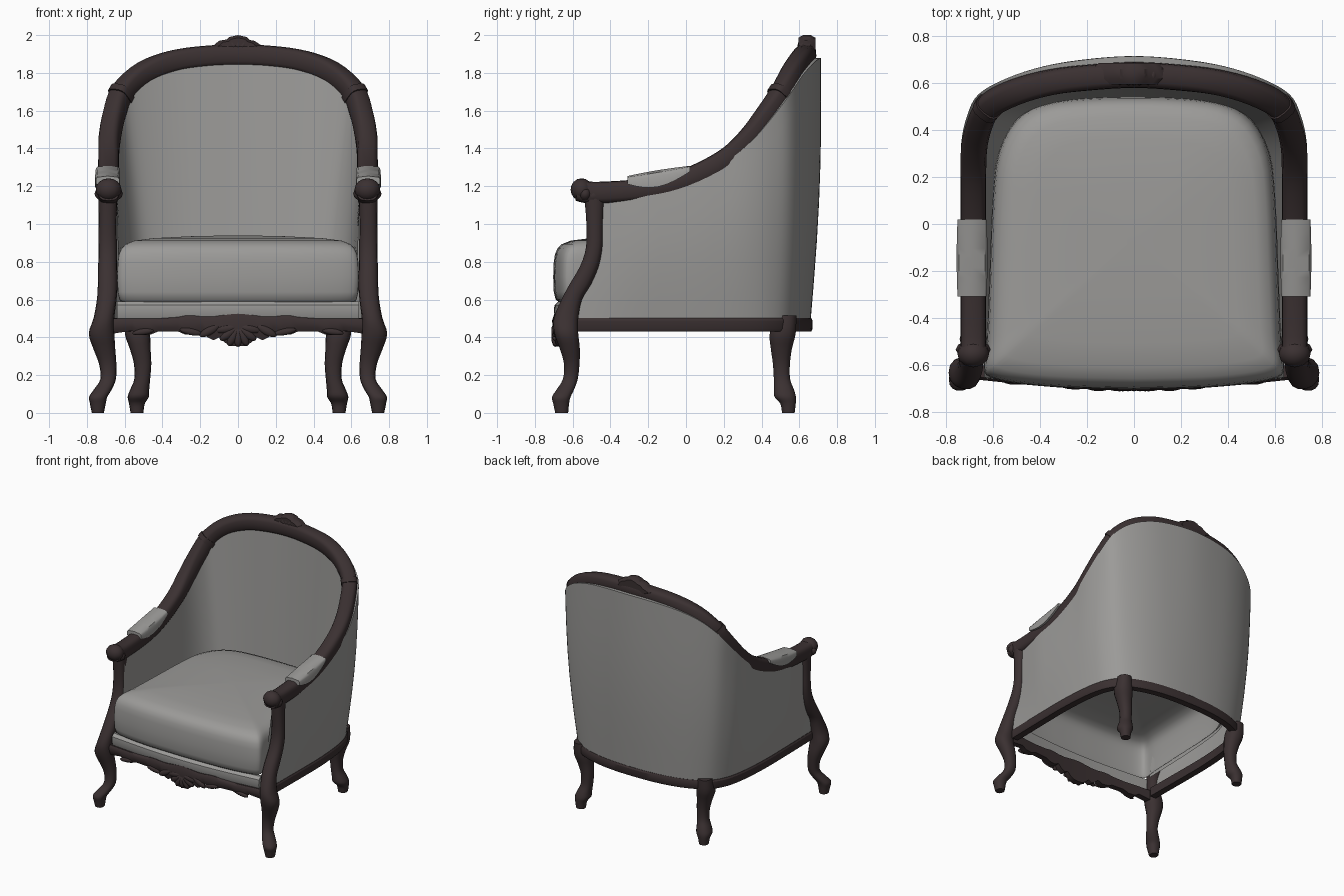
import bpy, bmesh, math
from mathutils import Vector, Matrix

if "Cube" in bpy.data.objects:
    bpy.data.objects.remove(bpy.data.objects["Cube"])


def material(name, rgb):
    m = bpy.data.materials.new(name)
    m.diffuse_color = (*rgb, 1)
    m.use_nodes = True
    m.node_tree.nodes["Principled BSDF"].inputs["Base Color"].default_value = m.diffuse_color
    return m


WOOD = material("dark wood", (0.043, 0.030, 0.031))
FABRIC = material("grey fabric", (0.33, 0.325, 0.315))


def finish(name, bm, mat, angle=40):
    bmesh.ops.recalc_face_normals(bm, faces=bm.faces[:])
    me = bpy.data.meshes.new(name)
    bm.to_mesh(me)
    bm.free()
    me.materials.append(mat)
    ob = bpy.data.objects.new(name, me)
    bpy.context.collection.objects.link(ob)
    bpy.ops.object.select_all(action='DESELECT')
    ob.select_set(True)
    bpy.context.view_layer.objects.active = ob
    bpy.ops.object.shade_smooth_by_angle(angle=math.radians(angle))
    return ob


def loft(name, rings, mat, angle=40, caps=(True, True), closed=True):
    """Skin rings of equal length."""
    bm = bmesh.new()
    vs = [[bm.verts.new(p) for p in r] for r in rings]
    n = len(vs[0])
    for a, b in zip(vs, vs[1:]):
        for i in range(n if closed else n - 1):
            j = (i + 1) % n
            bm.faces.new((a[i], a[j], b[j], b[i]))
    if caps[0]:
        bm.faces.new(vs[0])
    if caps[1]:
        bm.faces.new(vs[-1])
    return finish(name, bm, mat, angle)


def spline(pts, steps=4):
    """Catmull-Rom through tuples of any size."""
    out = []
    for i in range(len(pts) - 1):
        p0, p1, p2, p3 = (pts[max(i - 1, 0)], pts[i], pts[i + 1], pts[min(i + 2, len(pts) - 1)])
        for k in range(steps):
            t = k / steps
            out.append(tuple(0.5 * (2 * b + (c - a) * t + (2 * a - 5 * b + 4 * c - d) * t * t
                                    + (3 * b - a - 3 * c + d) * t ** 3)
                             for a, b, c, d in zip(p0, p1, p2, p3)))
    return out + [tuple(pts[-1])]


def section(n=16, e=0.65):
    """Rounded-square unit section."""
    pw = lambda v: math.copysign(abs(v) ** e, v)
    return [(pw(math.cos(2 * math.pi * i / n)), pw(math.sin(2 * math.pi * i / n))) for i in range(n)]


def outward(x, y):
    return Vector((x, max(0, y - 0.2) * 1.5, 0)).normalized()


def sweep(name, path, a, b, mat):
    path = [Vector(p) for p in path]
    rings = []
    for i, p in enumerate(path):
        t = (path[min(i + 1, len(path) - 1)] - path[max(i - 1, 0)]).normalized()
        o = outward(p.x, p.y)
        o = (o - t * o.dot(t)).normalized()
        n = t.cross(o)
        rings.append([p + o * a * c + n * b * s for c, s in section()])
    return loft(name, rings, mat)


def blobs(name, items, mat):
    """Ellipsoids: (location, half sizes, turn about y)."""
    bm = bmesh.new()
    for loc, size, turn in items:
        m = Matrix.Translation(loc) @ Matrix.Rotation(turn, 4, 'Y') @ Matrix.Diagonal((*size, 1))
        bmesh.ops.create_uvsphere(bm, u_segments=12, v_segments=8, radius=1, matrix=m)
    return finish(name, bm, mat, 60)


def front_y(x):
    return -0.65 - 0.045 * math.cos(math.pi * min(abs(x), 0.66) / 1.32)


# Stations round the back: rail x y z, outer foot x y, inner foot x y
half = [(.685, -.48, 1.165, .69, -.575, .625, -.57), (.685, -.2, 1.185, .695, -.2, .615, -.2),
        (.685, 0, 1.235, .695, 0, .605, 0), (.685, .2, 1.335, .685, .18, .59, .18),
        (.68, .33, 1.45, .665, .33, .565, .31), (.655, .43, 1.58, .63, .44, .525, .40),
        (.61, .51, 1.70, .565, .53, .46, .46), (.5, .565, 1.80, .45, .595, .36, .5),
        (.35, .605, 1.86, .31, .635, .25, .52), (.18, .625, 1.885, .16, .655, .12, .528),
        (0, .635, 1.892, 0, .66, 0, .53)]
mirror = lambda s: tuple(-v if i in (0, 3, 5) else v for i, v in enumerate(s))
stations = spline(half + [mirror(s) for s in half[-2::-1]])

# Upholstered shell, open below, and base rail
shell, base = [], []
for x, y, z, ox, oy, ix, iy in stations:
    o = outward(x, y)
    f0 = min(1, max(0, (y + .48) / .25))
    rail = Vector((x, y, z))
    top_o = rail + o * (.02 + .03 * f0 + .03 * o.y) - Vector((0, 0, .012))
    top_i = rail - o * .04 - Vector((0, 0, .012))
    bot_o, bot_i = Vector((ox, oy, .49)), Vector((ix, iy, .58))
    mid = [bot_o.lerp(top_o, f) + o * .02 * f0 * math.sin(math.pi * f) for f in (.15, .3, .45, .6, .75, .9)]
    shell.append([bot_o, *mid, top_o, top_i, top_i.lerp(bot_i, .5), bot_i])
    b = outward(ox, oy)
    base.append([Vector((ox, oy, h)) + b * d for d, h in
                 ((.003, .432), (.01, .445), (.01, .49), (.003, .502), (-.05, .502), (-.05, .432))])
loft("upholstered_back_and_sides", shell, FABRIC, 50, (False, False), False)
loft("base_rail", base, WOOD, 30)

# Arm and crest rail
rail_half = [(.685, -.57, 1.18)] + [s[:3] for s in half]
rail = spline(rail_half + [(-x, y, z) for x, y, z in rail_half[-2::-1]])
sweep("arm_and_crest_rail", rail, .055, .058, WOOD)

# Seat cushion, open underneath
ch = [(0, -.70), (.3, -.693), (.5, -.675), (.61, -.65), (.637, -.61), (.625, -.5), (.612, -.2), (.6, .1),
      (.575, .3), (.5, .44), (.38, .51), (.2, .535), (0, .54)]
plan = spline(ch + [(-x, y) for x, y in ch[-2::-1]], 3)[:-1]
levels = [(.585, .955), (.6, .985), (.64, 1), (.72, 1.005), (.8, 1), (.84, .99), (.87, .97), (.893, .935),
          (.912, .86), (.925, .7), (.935, .4), (.94, .05)]
loft("seat_cushion", [[(x * s, (y + .06) * s - .06, z) for x, y in plan] for z, s in levels],
     FABRIC, 50, (False, True))

# Seat front band under the cushion
xs = [-.64 + .08 * i for i in range(17)]
loft("seat_front_band", [[(x, front_y(x) + d, z) for d, z in
                          ((.012, .49), (-.004, .53), (-.002, .57), (.02, .59), (.04, .59), (.04, .49))]
                         for x in xs], FABRIC)

# Scalloped front apron
ap = [(0, .525, .352), (.04, .522, .355), (.07, .518, .372), (.1, .515, .40), (.13, .51, .385),
      (.16, .51, .40), (.19, .51, .43), (.23, .515, .412), (.28, .515, .415), (.32, .507, .432),
      (.42, .5, .432), (.47, .5, .412), (.53, .5, .415), (.56, .5, .435), (.66, .5, .42)]
ap = [(-x, t, b) for x, t, b in ap[:0:-1]] + ap
loft("front_apron", [[(x, front_y(x) + d, t + (b - t) * f) for d, f in
                      ((.05, 0), (-.002, 0), (-.014, .2), (-.008, .7), (.004, 1), (.05, 1))]
                     for x, t, b in ap], WOOD, 50)

# Carved shell and leaves on the apron
items = []
for i in range(-3, 4):
    a = i * math.radians(27)
    r = .053 + .003 * abs(i)
    items.append(((math.sin(a) * r, -.692, .455 - math.cos(a) * r), (.024, .021, r), -a))
for s in (-1, 1):
    items += [((s * .15, front_y(.15) - .004, .435), (.06, .016, .022), s * .5),
              ((s * .25, front_y(.25) - .004, .43), (.06, .014, .018), -s * .2),
              ((s * .50, front_y(.50) - .004, .43), (.06, .014, .017), s * .15)]
blobs("apron_carving", items, WOOD)

# Crest ornament: leafy plate with a fan of lobes
crest = [(-.188, 1.925), (-.15, 1.905), (-.1, 1.89), (0, 1.885), (.1, 1.89), (.138, 1.915), (.125, 1.945),
         (.095, 1.965), (.06, 1.975), (.045, 1.99), (0, 2.0), (-.045, 1.99), (-.06, 1.977), (-.1, 1.97),
         (-.13, 1.945)]
loft("crest_plate", [[(x * k, y, 1.93 + (z - 1.93) * k) for x, z in crest]
                     for y, k in ((.595, .8), (.62, 1), (.66, 1), (.685, .8))], WOOD, 30)
items = []
for i in range(-3, 4):
    a = i * math.radians(25)
    r = .05 + .005 * abs(i)
    items.append(((math.sin(a) * r, .635, 1.89 + math.cos(a) * r), (.024, .045, r), a))
blobs("crest_fan", items, WOOD)

# Legs as x, y, z, half width, half depth
front = [(.688, -.485, 1.15, .05, .055), (.69, -.483, 1.0, .047, .045), (.69, -.485, .88, .049, .045),
         (.69, -.51, .78, .05, .05), (.69, -.56, .68, .052, .058), (.695, -.605, .6, .052, .055),
         (.71, -.635, .5, .055, .066), (.722, -.633, .42, .068, .064), (.708, -.615, .34, .058, .054),
         (.69, -.605, .26, .046, .042), (.687, -.612, .18, .041, .04), (.715, -.638, .125, .047, .047),
         (.74, -.66, .085, .048, .05), (.742, -.661, .05, .042, .043), (.742, -.658, 0, .032, .035)]
back = [(.54, .53, .515, .05, .056), (.533, .512, .42, .066, .07), (.518, .505, .34, .055, .057),
        (.505, .505, .26, .046, .046), (.507, .508, .18, .042, .044), (.52, .518, .125, .05, .054),
        (.528, .525, .085, .056, .058), (.535, .54, .05, .042, .042), (.535, .542, 0, .034, .034)]
for side, s in (("right", 1), ("left", -1)):
    for name, pts in (("front_leg_and_post", front), ("back_leg", back)):
        loft(f"{name}_{side}", [[(s * (x + c * rx), y + d * ry, z) for c, d in section(14, .85)]
                                for x, y, z, rx, ry in spline(pts, 3)], WOOD, 50)
    # Scrolled arm end
    blobs(f"arm_scroll_{side}", [((s * .685, -.553, 1.182), (.068, .058, .06), 0),
                                 ((s * .685, -.535, 1.16), (.075, .04, .045), 0),
                                 ((s * .685, -.49, 1.15), (.058, .06, .05), 0)], WOOD)
    # Collar on the rail shoulder
    c = [(s * abs(p[0]), p[1], p[2]) for p in rail[27:29]]
    sweep(f"rail_collar_{side}", c, .06, .067, WOOD)
    # Padded arm rest following the rail
    pad = []
    for i in range(9):
        f = i / 8
        y = -.31 + .33 * f
        top = 1.25 + .055 * f
        d = .025 + .055 * math.sin(math.pi * min(1, f * .9 + .08))
        w = .062 + .004 * math.sin(math.pi * f)
        pad.append([(s * (.69 + u * w), y, top - v * d) for u, v in
                    ((-1, 1), (-1.0, .3), (-.85, .05), (0, -.1), (.85, .05), (1.0, .3), (1, 1))])
    loft(f"arm_pad_{side}", pad, FABRIC, 50)
